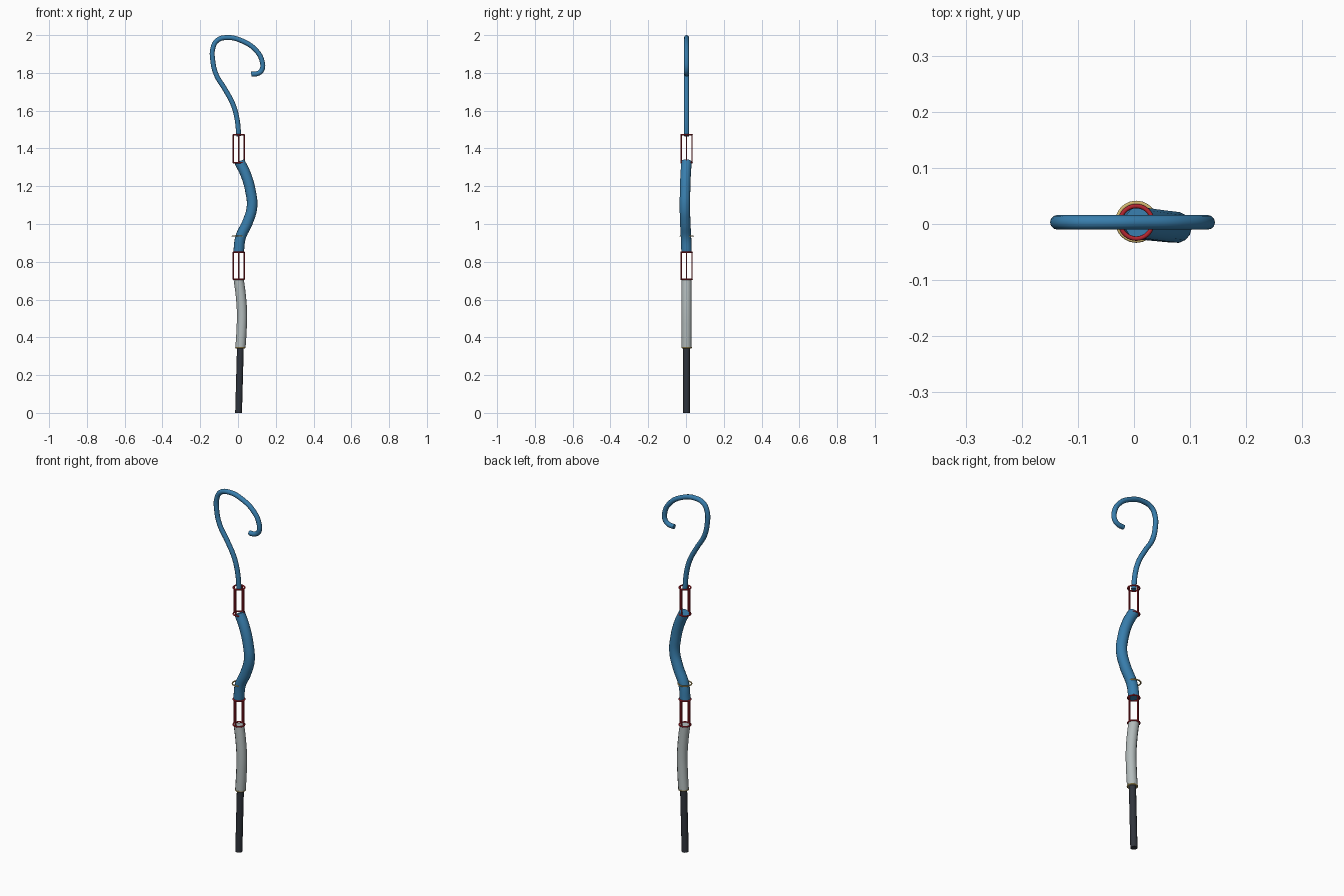
import bpy, math
from mathutils import Vector

if "Cube" in bpy.data.objects:
    bpy.data.objects.remove(bpy.data.objects["Cube"])

Y = 0.003


def material(name, rgb):
    m = bpy.data.materials.new(name)
    m.diffuse_color = (*rgb, 1)
    m.use_nodes = True
    m.node_tree.nodes["Principled BSDF"].inputs["Base Color"].default_value = m.diffuse_color
    return m


blue = material("blue", (0.04, 0.21, 0.42))
red = material("red", (0.45, 0.02, 0.03))
gold = material("gold", (0.65, 0.48, 0.16))
black = material("charcoal", (0.03, 0.035, 0.045))
grey = material("light_grey", (0.45, 0.5, 0.5))


def tube(name, points, radius, mat, resolution=6, sides=4):
    """Smooth capped tube through points (x, y, z)."""
    c = bpy.data.curves.new(name, 'CURVE')
    c.dimensions = '3D'
    c.bevel_depth, c.bevel_resolution = radius, sides
    c.resolution_u, c.use_fill_caps = resolution, True
    s = c.splines.new('BEZIER')
    s.bezier_points.add(len(points) - 1)
    for b, p in zip(s.bezier_points, points):
        b.co = p
        b.handle_left_type = b.handle_right_type = 'AUTO'
    ob = bpy.data.objects.new(name, c)
    bpy.context.collection.objects.link(ob)
    c.materials.append(mat)
    bpy.ops.object.select_all(action='DESELECT')
    ob.select_set(True)
    bpy.context.view_layer.objects.active = ob
    bpy.ops.object.convert(target='MESH')
    bpy.ops.object.shade_smooth_by_angle(angle=math.radians(40))
    return bpy.context.object


def ring(name, centre, radius, wire, mat):
    bpy.ops.mesh.primitive_torus_add(location=centre, major_radius=radius, minor_radius=wire,
                                     major_segments=40, minor_segments=10)
    ob = bpy.context.object
    ob.name = name
    ob.data.materials.append(mat)
    bpy.ops.object.shade_smooth()
    return ob


def cage(name, z0, z1, x=0.004, r=0.029):
    """Open connector: two rings joined by four bars."""
    for label, z in (("lower", z0), ("upper", z1)):
        ring(f"{name}_{label}_ring", (x, Y, z), r, 0.004, red)
    for i in range(4):
        a = i * math.pi / 2
        px, py = x + r * math.cos(a), Y + r * math.sin(a)
        tube(f"{name}_bar_{i + 1}", [(px, py, z0), (px, py, z1)], 0.0035, red, 1, 2)


# Dark rod at the foot
tube("rod", [(0.003, Y, 0), (0.013, Y, 0.36)], 0.018, black, 2)

# Grey sleeve with its gold rim
tube("sleeve", [(0.013, Y, 0.345), (0.019, Y, 0.44), (0.021, Y, 0.53),
                (0.015, Y, 0.62), (0.004, Y, 0.705)], 0.027, grey)
ring("sleeve_rim", (0.013, Y, 0.346), 0.024, 0.004, gold)

# Red open connectors
cage("lower_cage", 0.708, 0.85)
cage("upper_cage", 1.325, 1.472)

# Thick bent grip with gold band
tube("grip", [(0.003, Y, 0.85), (0.014, 0, 0.93), (0.051, -0.004, 1.01),
              (0.074, -0.006, 1.09), (0.067, -0.005, 1.17),
              (0.042, -0.002, 1.26), (0.008, Y, 1.33)], 0.028, blue, 8, 5)
ring("grip_band", (0.004, 0.004, 0.936), 0.034, 0.0035, gold)

# Hook
hook = [(0.004, 1.465), (-0.004, 1.55), (-0.025, 1.63), (-0.07, 1.715), (-0.115, 1.79),
        (-0.134, 1.87), (-0.133, 1.93), (-0.11, 1.972), (-0.055, 1.987), (0.02, 1.97),
        (0.095, 1.92), (0.128, 1.86), (0.126, 1.815), (0.105, 1.797), (0.07, 1.793)]
tube("hook", [(x, Y, z) for x, z in hook], 0.013, blue, 6)
